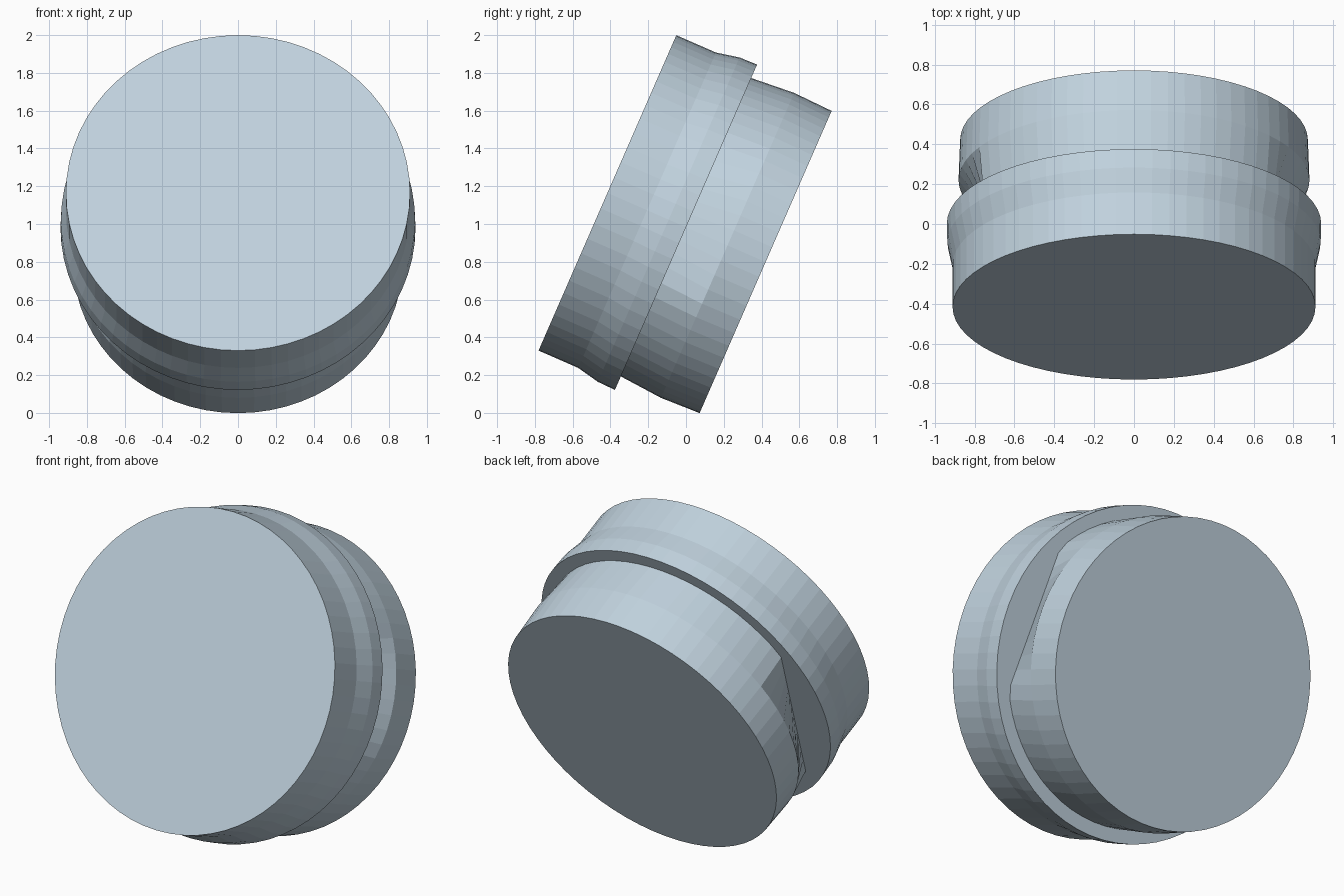
import bpy, bmesh, math

SEGMENTS = 64

cube = bpy.data.objects.get("Cube")
if cube:
    bpy.data.objects.remove(cube, do_unlink=True)

# Pale blue-grey material shared by both parts
paint = bpy.data.materials.new("pale_blue_grey")
paint.use_nodes = True
colour = (0.53, 0.645, 0.73, 1)
paint.diffuse_color = colour
paint.node_tree.nodes["Principled BSDF"].inputs["Base Color"].default_value = colour


def round_radius(angle, radius):
    return radius


def flattened_radius(angle, radius):
    """Circle cut by a straight chord on each side."""
    for centre, distance in ((math.radians(5.5), 0.747), (math.radians(186), 0.71)):
        facing = math.cos(angle - centre)
        if facing > 0.1:
            radius = min(radius, distance / facing)
    return radius


def turned_part(name, rings, caps):
    """Loft rings of (height, radius, shape) along the tilted axis."""
    bm = bmesh.new()
    loops = []
    for height, radius, shape in rings:
        loop = []
        for i in range(SEGMENTS):
            a = math.tau * i / SEGMENTS
            r = shape(a, radius)
            loop.append(bm.verts.new((r * math.cos(a), r * math.sin(a), height)))
        loops.append(loop)
    for low, high in zip(loops, loops[1:]):
        for i in range(SEGMENTS):
            j = (i + 1) % SEGMENTS
            bm.faces.new((low[i], low[j], high[j], high[i]))
    for index in caps:
        bm.faces.new(loops[index])
    bmesh.ops.recalc_face_normals(bm, faces=bm.faces)
    mesh = bpy.data.meshes.new(name)
    bm.to_mesh(mesh)
    bm.free()
    mesh.materials.append(paint)
    obj = bpy.data.objects.new(name, mesh)
    bpy.context.collection.objects.link(obj)
    obj.location = (0, 0, 0.983)
    obj.rotation_euler.x = math.radians(66.4)
    return obj


# Wide front cap, flaring out to a flange at its rear
turned_part("front_cap", [
    (0, 0.94, round_radius),
    (0.10, 0.937, round_radius),
    (0.225, 0.911, round_radius),
    (0.454, 0.911, round_radius),
], caps=(0, -1))

# Narrower rear plug, flattened at the sides where it meets the flange
turned_part("rear_plug", [
    (-0.46, 0.873, round_radius),
    (-0.24, 0.881, round_radius),
    (0, 0.862, flattened_radius),
], caps=(0,))
